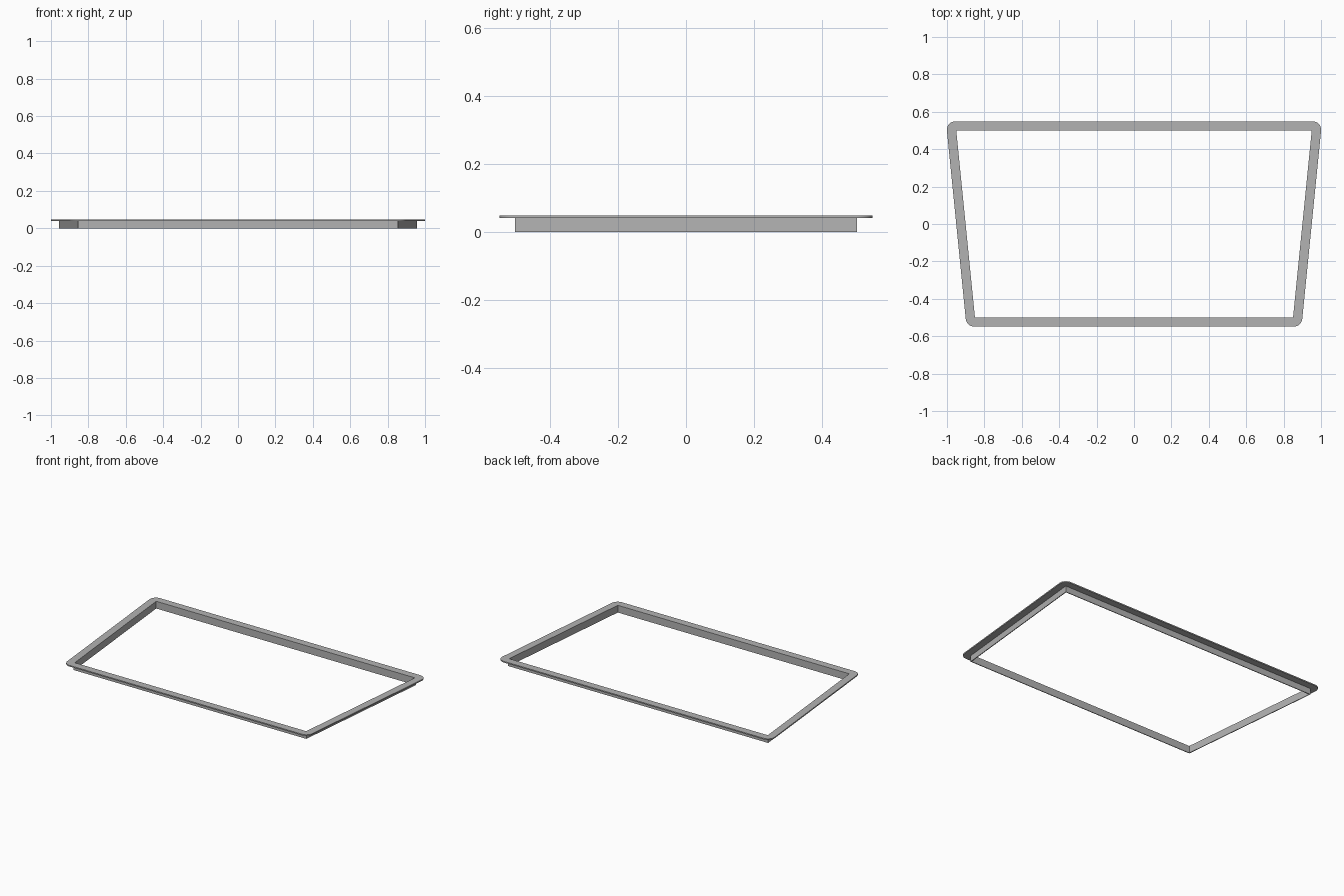
import bpy, bmesh, math

cube = bpy.data.objects.get("Cube")
if cube:
    bpy.data.objects.remove(cube, do_unlink=True)

DEPTH = 0.504          # half depth of the skirt
MID, SLOPE = 0.9055, 0.1   # half width at the middle, and its growth to the back
WALL, LIP = 0.005, 0.0445  # skirt thickness, flange overhang
SKIRT_TOP, TOP = 0.04, 0.048
STEPS = 8
TILT = math.atan(SLOPE)

grey = bpy.data.materials.new("satin_grey")
grey.use_nodes = True
colour = (0.45, 0.45, 0.45, 1)
grey.diffuse_color = colour
grey.node_tree.nodes["Principled BSDF"].inputs["Base Color"].default_value = colour


def outline(inset, radius):
    """Trapezoid path, counter-clockwise, with its corners rounded outwards."""
    half = []
    for end, start, stop in ((-1, -math.pi / 2, -TILT), (1, -TILT, math.pi / 2)):
        y = end * (DEPTH - inset)
        x = MID + SLOPE * y - inset / math.cos(TILT)
        for i in range(STEPS + 1):
            a = start + (stop - start) * i / STEPS
            half.append((x + radius * math.cos(a), y + radius * math.sin(a)))
    return half + [(-x, y) for x, y in reversed(half)]


# Cross-section as (inset, rounding, height), swept round the trapezoid
section = [(0, LIP, TOP), (0, LIP, SKIRT_TOP), (0, 0, SKIRT_TOP),
           (0, 0, 0), (WALL, 0, 0), (WALL, 0, TOP)]
bm = bmesh.new()
loops = [[bm.verts.new((x, y, z)) for x, y in outline(inset, r)]
         for inset, r, z in section]
for k, a in enumerate(loops):
    b = loops[(k + 1) % len(loops)]
    for i in range(len(a)):
        j = (i + 1) % len(a)
        bm.faces.new((a[i], b[i], b[j], a[j]))

# Merge the repeated points at the sharp skirt corners
bmesh.ops.remove_doubles(bm, verts=bm.verts, dist=0.0001)
bmesh.ops.recalc_face_normals(bm, faces=bm.faces)
mesh = bpy.data.meshes.new("flanged_frame")
bm.to_mesh(mesh)
bm.free()
mesh.materials.append(grey)

frame = bpy.data.objects.new("flanged_frame", mesh)
bpy.context.collection.objects.link(frame)
bpy.context.view_layer.objects.active = frame
frame.select_set(True)
bpy.ops.object.shade_smooth_by_angle(angle=math.radians(30))
